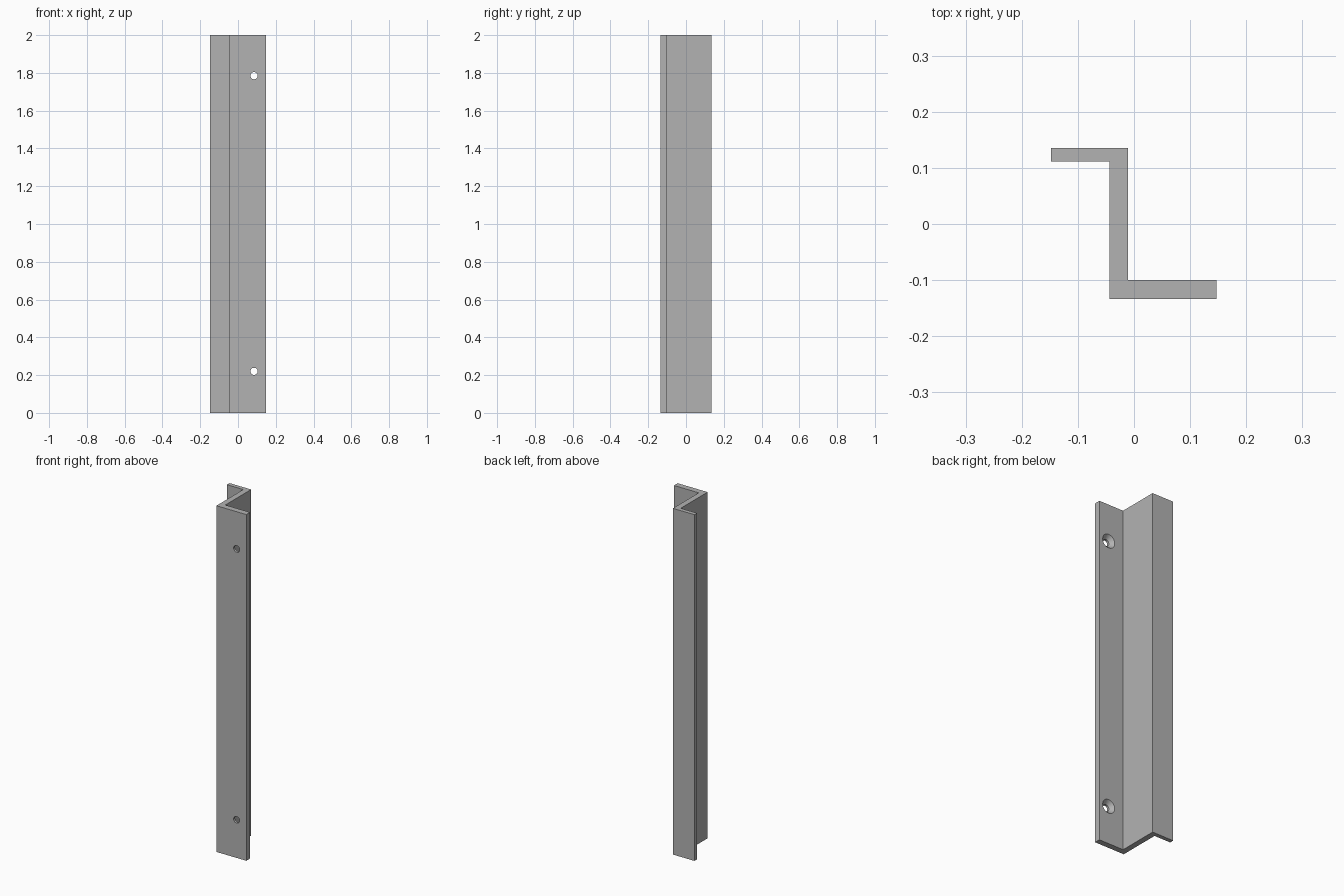
import bpy, bmesh
from math import pi, radians
from mathutils import Vector

cube = bpy.data.objects.get("Cube")
if cube:
    bpy.data.objects.remove(cube, do_unlink=True)

HEIGHT = 2.0
HOLE_X = 0.085

metal = bpy.data.materials.new("grey metal")
metal.use_nodes = True
colour = (0.45, 0.45, 0.45, 1)
metal.diffuse_color = colour
metal.node_tree.nodes["Principled BSDF"].inputs["Base Color"].default_value = colour


def add_object(name, bm):
    bmesh.ops.recalc_face_normals(bm, faces=bm.faces)
    mesh = bpy.data.meshes.new(name)
    bm.to_mesh(mesh)
    bm.free()
    mesh.materials.append(metal)
    obj = bpy.data.objects.new(name, mesh)
    bpy.context.collection.objects.link(obj)
    return obj


def make_bracket():
    # Z-shaped cross-section, extruded upwards
    profile = [(-0.148, 0.135), (-0.148, 0.111), (-0.044, 0.111), (-0.044, -0.134),
               (0.147, -0.134), (0.147, -0.1), (-0.011, -0.1), (-0.011, 0.135)]
    bm = bmesh.new()
    base = bm.faces.new([bm.verts.new((x, y, 0)) for x, y in profile])
    grown = bmesh.ops.extrude_face_region(bm, geom=[base], use_keep_orig=True)
    top = [v for v in grown["geom"] if isinstance(v, bmesh.types.BMVert)]
    bmesh.ops.translate(bm, verts=top, vec=(0, 0, HEIGHT))
    return add_object("z_bracket", bm)


def make_screw_cutter(z):
    # Straight bore opening into a cone at the back, as (radius, y)
    profile = [(0, -0.2), (0.019, -0.2), (0.019, -0.121), (0.05, -0.09), (0, -0.09)]
    bm = bmesh.new()
    verts = [bm.verts.new((HOLE_X + r, y, z)) for r, y in profile]
    edges = [bm.edges.new(pair) for pair in zip(verts, verts[1:])]
    bmesh.ops.spin(bm, geom=verts + edges, cent=Vector((HOLE_X, 0, z)), axis=(0, 1, 0),
                   angle=2 * pi, steps=32)
    bmesh.ops.remove_doubles(bm, verts=bm.verts, dist=0.0001)
    cutter = add_object("screw_hole_cutter", bm)
    cutter.hide_render = True
    return cutter


bracket = make_bracket()
bpy.context.view_layer.objects.active = bracket
bracket.select_set(True)

# Two countersunk screw holes
for z in (0.22, 1.785):
    cutter = make_screw_cutter(z)
    cut = bracket.modifiers.new("screw hole", "BOOLEAN")
    cut.operation = "DIFFERENCE"
    cut.solver = "EXACT"
    cut.object = cutter
    bpy.ops.object.modifier_apply(modifier=cut.name)
    bpy.data.objects.remove(cutter, do_unlink=True)

bpy.ops.object.shade_smooth_by_angle(angle=radians(30))
